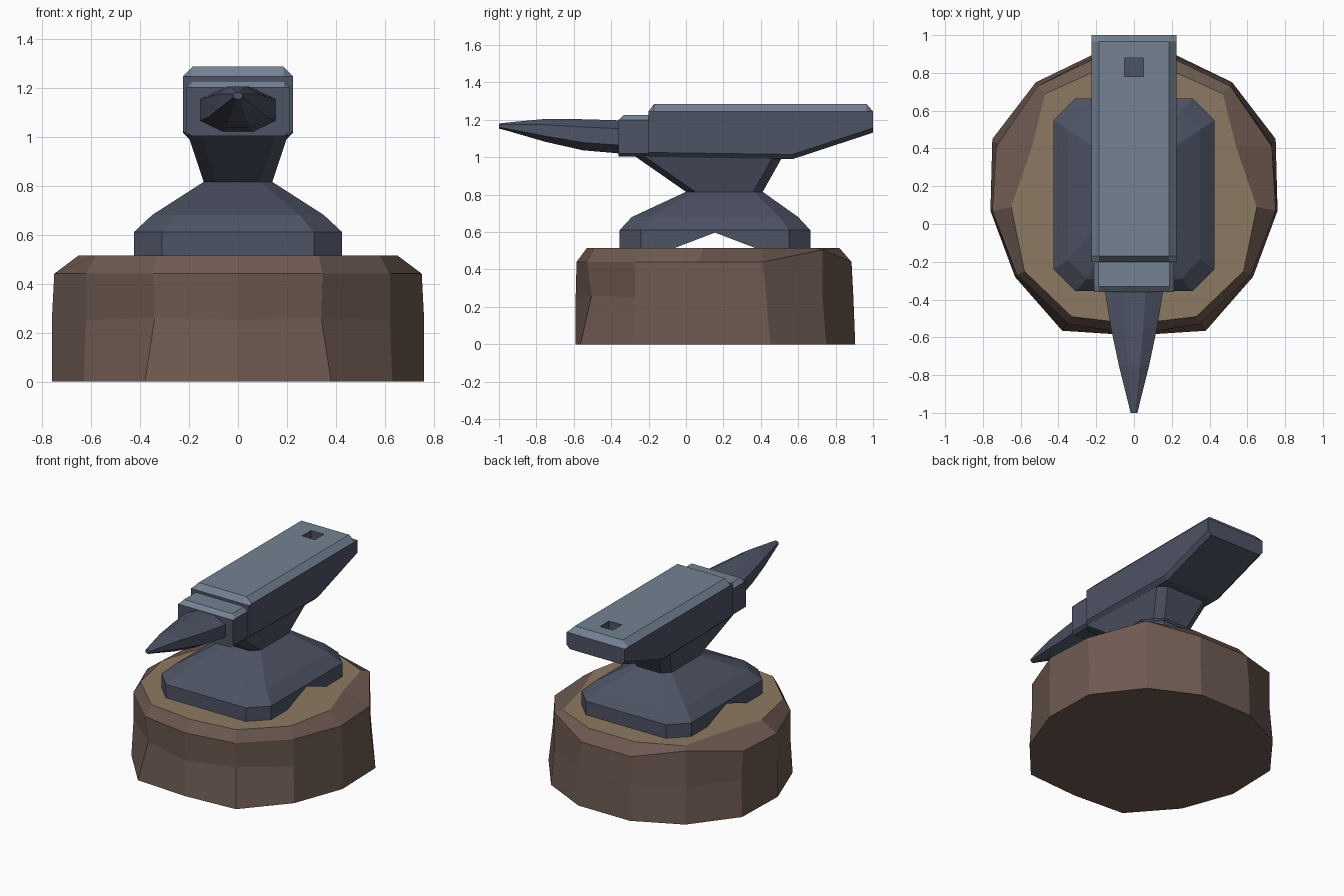
import bpy, bmesh

if "Cube" in bpy.data.objects:
    bpy.data.objects.remove(bpy.data.objects["Cube"])


def material(name, rgb):
    m = bpy.data.materials.new(name)
    m.diffuse_color = (*rgb, 1)
    m.use_nodes = True
    m.node_tree.nodes["Principled BSDF"].inputs["Base Color"].default_value = m.diffuse_color
    return m


BARK = material("bark brown", (0.156, 0.102, 0.082))
WOOD = material("cut wood tan", (0.263, 0.195, 0.122))
IRON = material("dark iron", (0.076, 0.087, 0.130))
STEEL = material("worn steel", (0.174, 0.223, 0.292))


def loft(name, rings, mats, rule=None):
    """Skin a list of equal-length rings, cap both ends, colour faces by rule."""
    bm = bmesh.new()
    loops = [[bm.verts.new(p) for p in r] for r in rings]
    n = len(loops[0])
    for a, b in zip(loops, loops[1:]):
        for i in range(n):
            j = (i + 1) % n
            bm.faces.new((a[i], a[j], b[j], b[i]))
    bm.faces.new(loops[0][::-1])
    bm.faces.new(loops[-1])
    bmesh.ops.recalc_face_normals(bm, faces=bm.faces)
    if rule:
        for f in bm.faces:
            f.material_index = int(rule(f))
    me = bpy.data.meshes.new(name)
    bm.to_mesh(me)
    bm.free()
    for m in mats:
        me.materials.append(m)
    ob = bpy.data.objects.new(name, me)
    bpy.context.collection.objects.link(ob)
    return ob


def mirrored(half):
    """Closed ring from a half outline whose first point lies on x = 0."""
    return half + [(-x, y, z) for x, y, z in reversed(half[1:])]


def chamfered(x, y0, y1, c, z):
    """Horizontal rectangle with cut corners."""
    return [(x, y0 + c, z), (x, y1 - c, z), (x - c, y1, z), (c - x, y1, z),
            (-x, y1 - c, z), (-x, y0 + c, z), (c - x, y0, z), (x - c, y0, z)]


def section(y, pairs):
    """Cross-section across the length, listed bottom to top on the +x side."""
    return [(x, y, z) for x, z in pairs] + [(-x, y, z) for x, z in reversed(pairs)]


def cut(target, cutter):
    cutter.hide_render = True
    cutter.hide_set(True)
    m = target.modifiers.new("cut", 'BOOLEAN')
    m.operation = 'DIFFERENCE'
    m.solver = 'EXACT'
    m.object = cutter


# Stump: uneven thirteen-sided log with a chipped rim and a tan cut top
stump = [
    [(0, -.59, 0), (.38, -.565, 0), (.63, -.28, 0), (.76, .07, 0),
     (.75, .45, 0), (.52, .75, 0), (.20, .905, 0)],
    [(0, -.59, .25), (.34, -.505, .26), (.62, -.27, .25), (.76, .07, .25),
     (.73, .43, .25), (.51, .73, .25), (.20, .895, .25)],
    [(0, -.585, .44), (.345, -.53, .44), (.62, -.27, .44), (.75, .07, .44),
     (.73, .41, .44), (.51, .73, .505), (.19, .885, .44)],
    [(0, -.53, .515), (.33, -.49, .515), (.58, -.25, .515), (.65, .09, .515),
     (.54, .41, .515), (.47, .69, .515), (.18, .82, .515)],
]
loft("stump", [mirrored(r) for r in stump], [BARK, WOOD],
     lambda f: len(f.verts) > 4 and f.normal.z > 0.5)

# Foot and waist: stacked chamfered rectangles, notched underneath
foot = loft("anvil_foot", [
    chamfered(.425, -.355, .665, .115, .515),
    chamfered(.425, -.355, .665, .115, .61),
    chamfered(.35, -.29, .60, .10, .68),
    chamfered(.14, 0, .41, .05, .815),
    chamfered(.205, -.28, .52, .05, 1.01)], [IRON])
notch = [(-.27, .435), (.58, .435), (.155, .597)]
cut(foot, loft("notch_cutter", [[(x, y, z) for y, z in notch] for x in (-.6, .6)], [IRON]))


def upper(f):
    return f.normal.z > 0.3 and f.calc_center_median().z > 1.15


# Body: long block with bevelled face and rising heel
def body_section(y, zb, zt):
    return section(y, [(.20, zb), (.225, zb + .025), (.225, 1.245), (.185, zt)])


body = loft("anvil_body", [
    body_section(-.20, 1.0, 1.245), body_section(-.17, 1.0, 1.285),
    body_section(.57, .99, 1.285), body_section(.965, 1.12, 1.285),
    body_section(1.0, 1.132, 1.245)], [IRON, STEEL], upper)
hole = [(-.05, .78), (.05, .78), (.05, .88), (-.05, .88)]
cut(body, loft("hardy_hole_cutter", [[(x, y, z) for x, y in hole] for z in (1.20, 1.4)], [IRON]))


# Step: lower block in front of the face
def step_section(y, zt):
    return section(y, [(.19, 1.003), (.213, 1.02), (.213, 1.2), (.187, zt)])


loft("anvil_step", [step_section(-.36, 1.2), step_section(-.33, 1.227),
                    step_section(-.19, 1.227)], [IRON, STEEL], upper)


# Horn: tapering octagon (y, half width, bottom, top)
def horn_section(y, w, zb, zt):
    h = zt - zb
    return section(y, [(w * .4, zb), (w, zb + h * .25), (w, zb + h * .75), (w * .4, zt)])


loft("anvil_horn", [horn_section(*s) for s in (
    (-.35, .155, 1.02, 1.197), (-.55, .122, 1.037, 1.203), (-.75, .08, 1.082, 1.205),
    (-.95, .03, 1.14, 1.186), (-1.0, .018, 1.153, 1.18))], [IRON])
